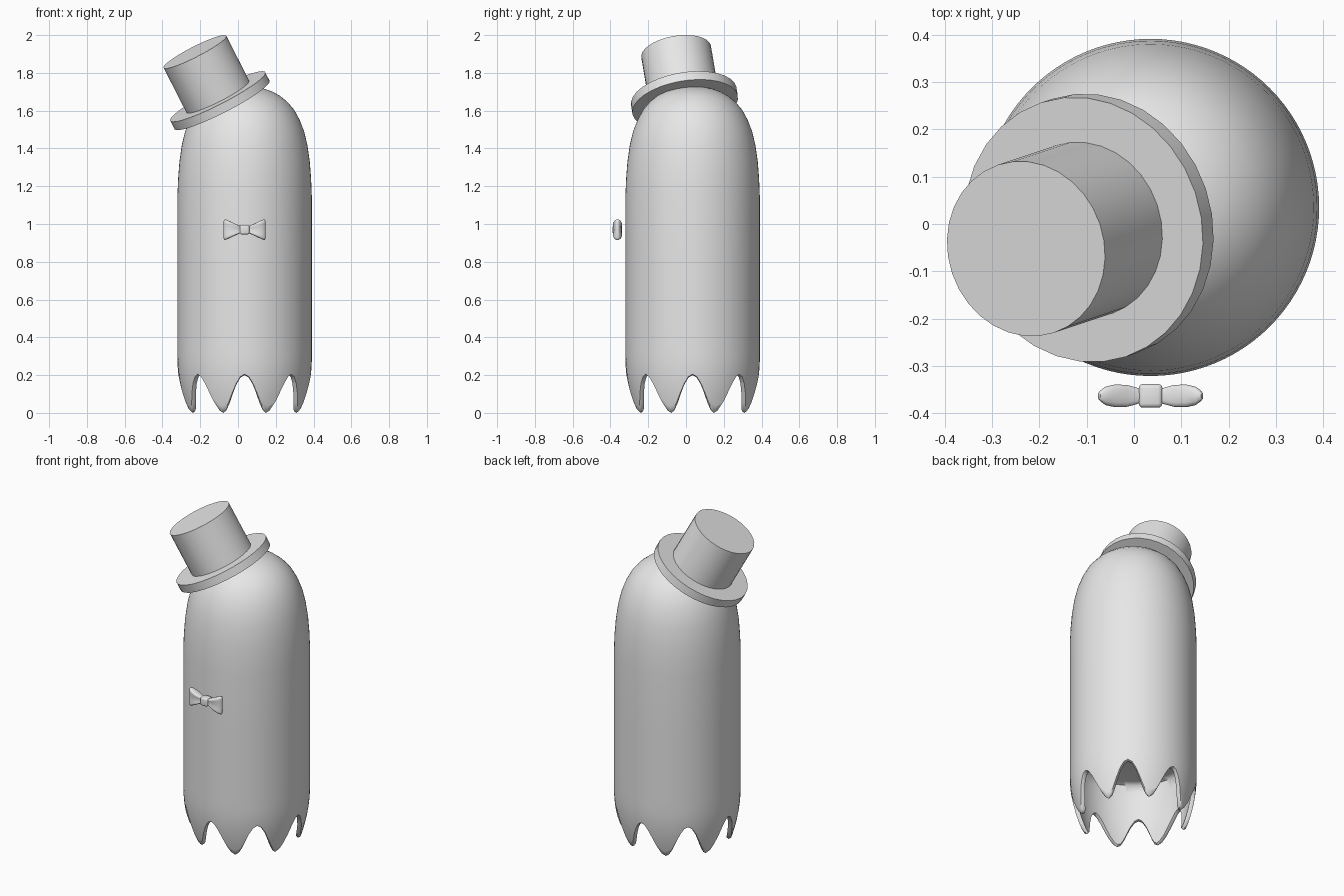
import bpy, bmesh, math
from mathutils import Vector

if "Cube" in bpy.data.objects:
    bpy.data.objects.remove(bpy.data.objects["Cube"])

grey = bpy.data.materials.new("plain_grey")
grey.diffuse_color = (0.8, 0.8, 0.8, 1)
grey.use_nodes = True
grey.node_tree.nodes["Principled BSDF"].inputs["Base Color"].default_value = grey.diffuse_color


def finish(name, bm, angle=40):
    bmesh.ops.recalc_face_normals(bm, faces=bm.faces)
    me = bpy.data.meshes.new(name)
    bm.to_mesh(me)
    bm.free()
    ob = bpy.data.objects.new(name, me)
    bpy.context.collection.objects.link(ob)
    me.materials.append(grey)
    bpy.ops.object.select_all(action='DESELECT')
    ob.select_set(True)
    bpy.context.view_layer.objects.active = ob
    bpy.ops.object.shade_smooth_by_angle(angle=math.radians(angle))
    return ob


def loft(bm, rings):
    """Skin a list of closed point rings and cap both ends."""
    vs = [[bm.verts.new(p) for p in ring] for ring in rings]
    n = len(vs[0])
    for a, b in zip(vs, vs[1:]):
        for i in range(n):
            j = (i + 1) % n
            bm.faces.new((a[i], a[j], b[j], b[i]))
    bm.faces.new(vs[0])
    bm.faces.new(vs[-1])


# Ghostly sheet body: domed top, eight rounded points at the hem, hollow below
CX = CY = 0.035
SEG = 96


def hem(a):
    return 0.1 + 0.1 * math.cos(8 * a)


def skirt_r(z):
    return 0.356 - 0.05 * max(0, 1 - z / 0.3) ** 2


def ring(radius, height):
    pts = []
    for i in range(SEG):
        a = 2 * math.pi * i / SEG
        z = height(a)
        r = radius(z)
        pts.append((CX + r * math.cos(a), CY + r * math.sin(a), z))
    return pts


dome = [(0.02, 1.728), (0.06, 1.725), (0.10, 1.717), (0.145, 1.702), (0.185, 1.68),
        (0.225, 1.648), (0.262, 1.605), (0.292, 1.55), (0.315, 1.49), (0.332, 1.42),
        (0.345, 1.33), (0.352, 1.24), (0.356, 1.14), (0.356, 0.8)]
rings = [ring(lambda z, r=r: r, lambda a, h=h: h) for r, h in dome]
steps = [1, 0.8, 0.6, 0.45, 0.3, 0.18, 0.08, 0.02]
for t in steps:
    rings.append(ring(skirt_r, lambda a, t=t: hem(a) + t * (0.45 - hem(a))))
rings.append(ring(lambda z: skirt_r(z) - 0.01, hem))
for t in reversed(steps[1:]):
    rings.append(ring(lambda z: skirt_r(z) - 0.025, lambda a, t=t: hem(a) + t * (0.43 - hem(a))))
for r, h in [(0.32, 0.42), (0.29, 0.43), (0.1, 0.43)]:
    rings.append(ring(lambda z, r=r: r, lambda a, h=h: h))
bm = bmesh.new()
loft(bm, rings)
finish("sheet_body", bm, 60)

# Top hat: brim and crown share one tilted axis
axis = Vector((-0.45, -0.15, 0.88)).normalized()
tilt = axis.to_track_quat('Z', 'Y')
brim_top = Vector((-0.107, -0.012, 1.675))


def disc(name, radius, low, high):
    bm = bmesh.new()
    loft(bm, [[brim_top + tilt @ Vector((radius * math.cos(2 * math.pi * i / 32),
                                         radius * math.sin(2 * math.pi * i / 32), h))
               for i in range(32)] for h in (low, high)])
    finish(name, bm, 30)


disc("hat_brim", 0.283, -0.05, 0.0)
disc("hat_crown", 0.187, -0.01, 0.269)

# Bow tie: two flared wings with a centre fold, and a rounded knot
TIE = Vector((0.035, -0.363, 0.97))
wing = [(0.015, 0.018, 0.014), (0.03, 0.022, 0.02), (0.05, 0.031, 0.026),
        (0.075, 0.043, 0.027), (0.095, 0.052, 0.022), (0.106, 0.055, 0.013),
        (0.111, 0.046, 0.006)]
for side, name in ((-1, "bow_wing_left"), (1, "bow_wing_right")):
    rings = []
    for x, hz, hy in wing:
        pts = []
        for i in range(24):
            a = 2 * math.pi * i / 24
            c, s = math.cos(a), math.sin(a)
            y = math.copysign(abs(c) ** 0.6, c) * hy * (1 - 0.35 * abs(c) ** 4)
            z = math.copysign(abs(s) ** 0.7, s) * hz
            pts.append(TIE + Vector((side * x, y * 1.2, z)))
        rings.append(pts)
    bm = bmesh.new()
    loft(bm, rings)
    finish(name, bm, 60)

bm = bmesh.new()
bmesh.ops.create_cube(bm, size=1)
for v in bm.verts:
    v.co = TIE + Vector((v.co.x * 0.05, v.co.y * 0.05, v.co.z * 0.05))
bmesh.ops.bevel(bm, geom=bm.edges[:], offset=0.009, segments=3, profile=0.5, affect='EDGES')
finish("bow_knot", bm, 50)
